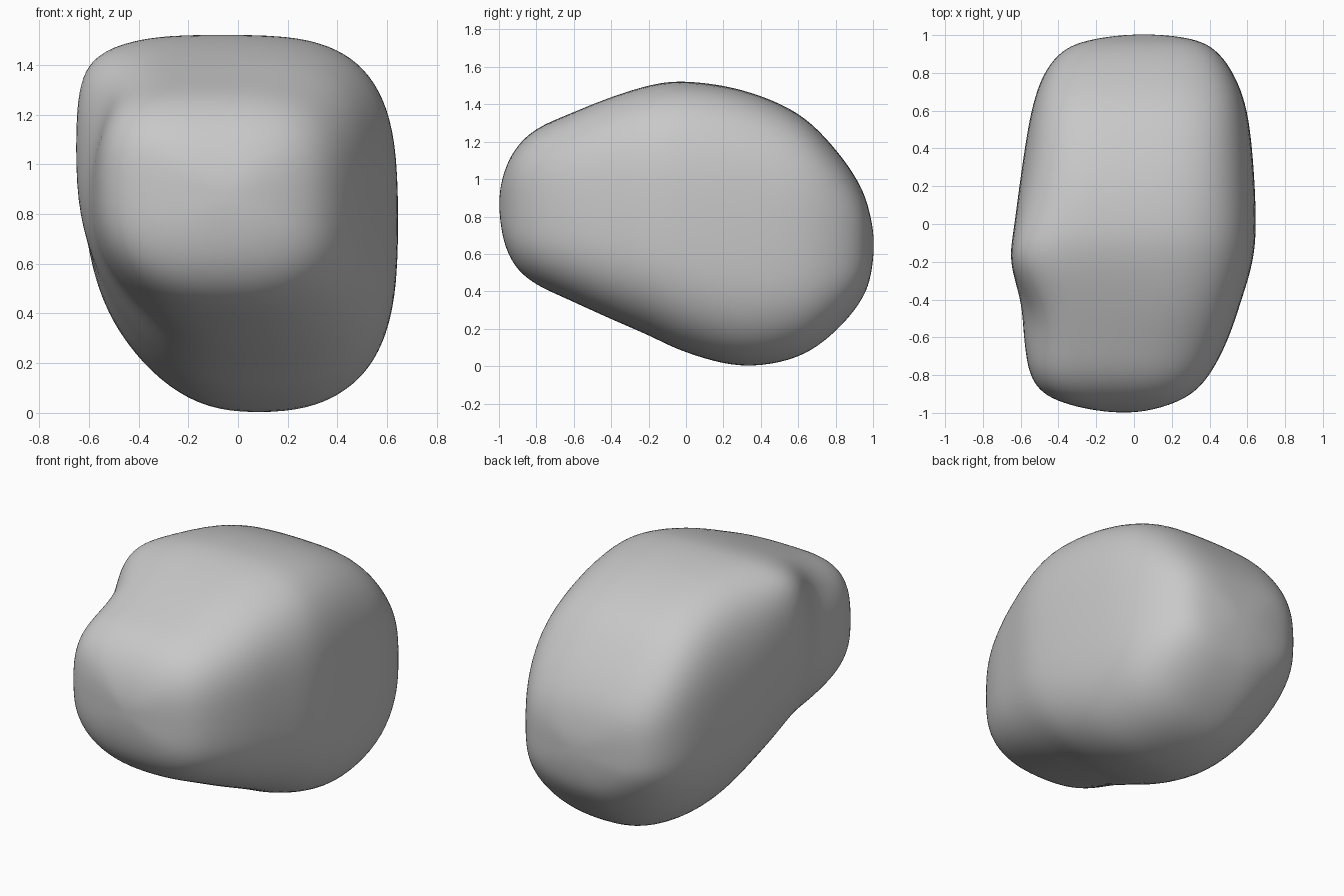
import bpy
import bmesh
import math
from mathutils import Vector

cube = bpy.data.objects.get("Cube")
if cube:
    bpy.data.objects.remove(cube, do_unlink=True)

# Outline of the boulder from front to back: y, low z, high z, low x, high x
OUTLINE = [
    (-1.0, .87, .87, -.05, -.05),
    (-.975, .67, 1.03, -.27, .13),
    (-.91, .53, 1.165, -.46, .29),
    (-.8, .435, 1.27, -.55, .4),
    (-.62, .35, 1.355, -.585, .495),
    (-.42, .258, 1.44, -.605, .565),
    (-.2, .162, 1.505, -.657, .63),
    (0, .07, 1.525, -.635, .647),
    (.3, -.005, 1.48, -.595, .635),
    (.6, .045, 1.355, -.545, .6),
    (.8, .185, 1.16, -.475, .525),
    (.93, .34, .97, -.36, .42),
    (.985, .47, .81, -.18, .28),
    (1.005, .65, .65, .05, .05),
]
# Local hollows: centre, radius, depth
HOLLOWS = [
    (Vector((-.58, -.5, 1.2)), .18, .035),
    (Vector((-.5, -.4, .36)), .2, .03),
    (Vector((-.15, -.42, 1.42)), .22, .012),
]
AROUND = 96
STEPS = 6


def mirrored(row):
    y, z_low, z_high, x_low, x_high = row
    return (y, z_high, z_low, x_high, x_low)


def smooth_rows(rows):
    """Catmull-Rom curve through the outline rows, rounded over at both ends."""
    pts = [mirrored(rows[1])] + rows + [mirrored(rows[-2])]
    out = []
    for a, b, c, d in zip(pts, pts[1:], pts[2:], pts[3:]):
        for k in range(STEPS):
            t = k / STEPS
            out.append([
                (2 * q + (r - p) * t + (2 * p - 5 * q + 4 * r - s) * t ** 2
                 + (3 * q - p - 3 * r + s) * t ** 3) / 2
                for p, q, r, s in zip(a, b, c, d)])
    return out[1:]


def power(value, exponent):
    return math.copysign(abs(value) ** (2 / exponent), value)


def section_point(row, angle):
    """Rounded-square section, squarer on top, chamfered low on one side."""
    y, z_low, z_high, x_low, x_high = row
    c, s = math.cos(angle), math.sin(angle)
    squareness = 2.9 + .45 * s + .13 * c
    lift = .03
    if c < 0:
        # Shoulder that stands out high on one side
        lift = .12 + .25 * math.exp(-((y + .15) / .25) ** 2)
        if s < 0:
            squareness -= (.4 + .5 * y) * c * s
    c, s = power(c, squareness), power(s, squareness)
    half_x, half_z = (x_high - x_low) / 2, (z_high - z_low) / 2
    x = (x_low + x_high) / 2 + half_x * (c - .09 * s * (1 - c * c))
    z = (z_low + z_high) / 2 + half_z * (s - lift * c * (1 - s * s))
    p = Vector((x, y, z))
    middle = Vector((0, y * .6, .8))
    for centre, radius, depth in HOLLOWS:
        fall = math.exp(-((p - centre).length / radius) ** 2)
        p += (middle - p).normalized() * depth * fall
    return p


# Boulder: loft the sections and close both ends
bm = bmesh.new()
rings = [[bm.verts.new(section_point(row, math.tau * i / AROUND))
          for i in range(AROUND)] for row in smooth_rows(OUTLINE)]
for r0, r1 in zip(rings, rings[1:]):
    for i in range(AROUND):
        j = (i + 1) % AROUND
        bm.faces.new((r0[i], r0[j], r1[j], r1[i]))
for ring, row in ((rings[0], OUTLINE[0]), (rings[-1], OUTLINE[-1])):
    tip = bm.verts.new((row[3], row[0], row[1]))
    for i in range(AROUND):
        bm.faces.new((ring[i], ring[(i + 1) % AROUND], tip))
for _ in range(10):
    bmesh.ops.smooth_vert(bm, verts=bm.verts, factor=.5,
                          use_axis_x=True, use_axis_y=True, use_axis_z=True)
bmesh.ops.recalc_face_normals(bm, faces=bm.faces)
for face in bm.faces:
    face.smooth = True

mesh = bpy.data.meshes.new("boulder")
bm.to_mesh(mesh)
bm.free()
boulder = bpy.data.objects.new("boulder", mesh)
bpy.context.collection.objects.link(boulder)

# Plain stone colour
stone = bpy.data.materials.new("stone_grey")
stone.use_nodes = True
colour = (.58, .58, .58, 1)
stone.diffuse_color = colour
stone.node_tree.nodes["Principled BSDF"].inputs["Base Color"].default_value = colour
mesh.materials.append(stone)
